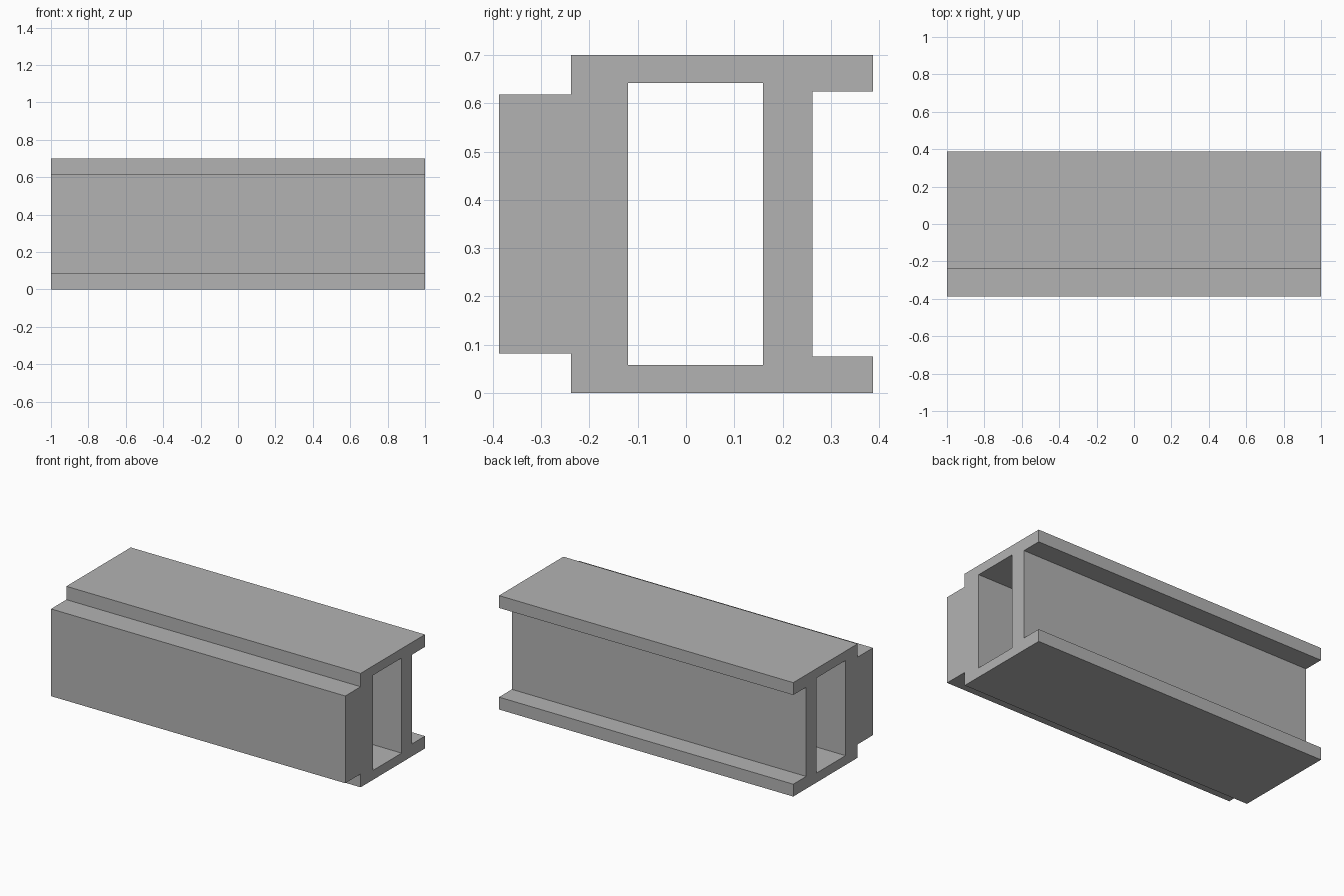
import bpy
import bmesh

cube = bpy.data.objects.get("Cube")
if cube:
    bpy.data.objects.remove(cube, do_unlink=True)

LENGTH = 2.0
HEIGHT = 0.70

# Single plain grey finish
grey = bpy.data.materials.new("plain_grey")
grey.use_nodes = True
colour = (0.45, 0.45, 0.45, 1.0)
grey.diffuse_color = colour
grey.node_tree.nodes["Principled BSDF"].inputs["Base Color"].default_value = colour


def mirrored(lower_half):
    """Close a profile by mirroring its lower half about mid height."""
    return lower_half + [(y, HEIGHT - z) for y, z in reversed(lower_half)]


# Section (y, z): front block, stepped body, rear flanges and web
outer = mirrored([(-0.387, 0.082), (-0.238, 0.082), (-0.238, 0.0),
                  (0.387, 0.0), (0.387, 0.076), (0.262, 0.076)])
# Rectangular channel running the full length
channel = mirrored([(-0.12, 0.058), (0.16, 0.058)])

bm = bmesh.new()
edges = []
for loop in (outer, channel):
    verts = [bm.verts.new((-LENGTH / 2, y, z)) for y, z in loop]
    edges += [bm.edges.new((v, verts[(i + 1) % len(verts)]))
              for i, v in enumerate(verts)]

# Fill the section around the channel and extrude it along the beam
bmesh.ops.triangle_fill(bm, edges=edges, use_beauty=True, normal=(-1, 0, 0))
result = bmesh.ops.extrude_face_region(bm, geom=bm.faces[:], use_keep_orig=True)
moved = [g for g in result["geom"] if isinstance(g, bmesh.types.BMVert)]
bmesh.ops.translate(bm, verts=moved, vec=(LENGTH, 0, 0))
bmesh.ops.recalc_face_normals(bm, faces=bm.faces[:])

mesh = bpy.data.meshes.new("hollow_beam")
bm.to_mesh(mesh)
bm.free()
mesh.materials.append(grey)
beam = bpy.data.objects.new("hollow_beam", mesh)
bpy.context.collection.objects.link(beam)
